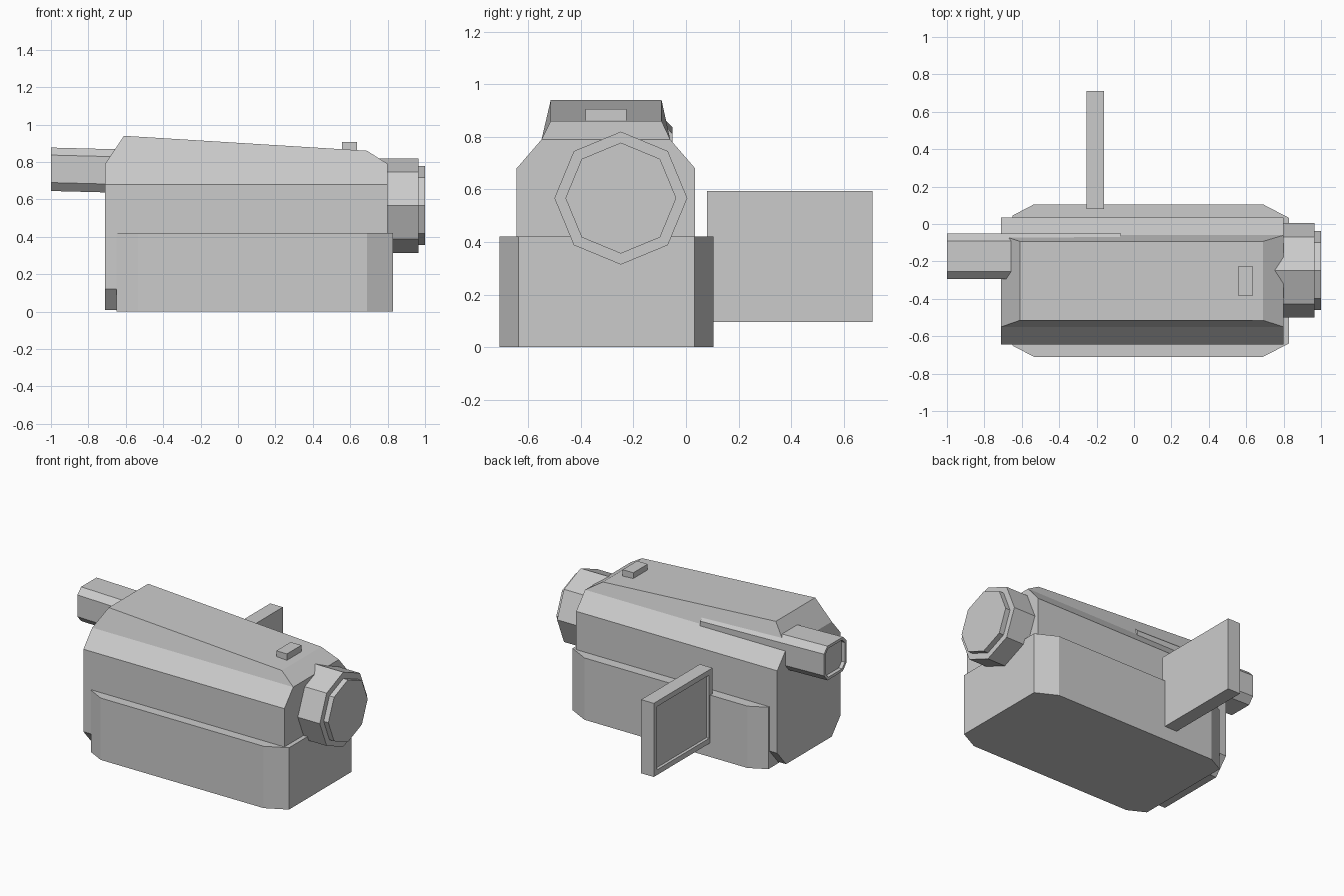
import bpy, bmesh
from math import sin, cos, pi

if "Cube" in bpy.data.objects:
    bpy.data.objects.remove(bpy.data.objects["Cube"])


def finish(bm, name):
    bmesh.ops.recalc_face_normals(bm, faces=bm.faces)
    mesh = bpy.data.meshes.new(name)
    bm.to_mesh(mesh)
    bm.free()
    obj = bpy.data.objects.new(name, mesh)
    bpy.context.collection.objects.link(obj)
    return obj


def loft(name, sections, recess=None):
    """Skin matching closed sections, cap both ends; optionally recess the first cap."""
    bm = bmesh.new()
    rings = [[bm.verts.new(p) for p in s] for s in sections]
    n = len(rings[0])
    for a, b in zip(rings, rings[1:]):
        for i in range(n):
            j = (i + 1) % n
            bm.faces.new((a[i], a[j], b[j], b[i]))
    first = bm.faces.new(rings[0])
    bm.faces.new(rings[-1])
    if recess:
        margin, depth = recess
        bmesh.ops.recalc_face_normals(bm, faces=bm.faces)
        bmesh.ops.inset_region(bm, faces=[first], thickness=margin)
        ext = bmesh.ops.extrude_face_region(bm, geom=[first])
        moved = [v for v in ext["geom"] if isinstance(v, bmesh.types.BMVert)]
        bmesh.ops.translate(bm, verts=moved, vec=(depth, 0, 0))
        if first.is_valid:
            bmesh.ops.delete(bm, geom=[first], context='FACES_ONLY')
    return finish(bm, name)


def box(name, x, y, z, recess=None):
    return loft(name, [[(a, y[0], z[0]), (a, y[1], z[0]), (a, y[1], z[1]), (a, y[0], z[1])]
                       for a in x], recess)


def along_x(profile, x, dz=0):
    return [(x, y, z + dz) for y, z in profile]


# Main body with chamfered long edges
body = [(-0.55, 0.01), (-0.06, 0.01), (0.035, 0.12), (0.035, 0.68),
        (-0.06, 0.79), (-0.55, 0.79), (-0.645, 0.68), (-0.645, 0.12)]
loft("main_body", [along_x(body, -0.71), along_x(body, 0.80)])

# Sloping top cover
loft("top_cover", [
    [(-0.71, -0.55, 0.79), (0.80, -0.55, 0.79), (0.80, -0.06, 0.79), (-0.71, -0.06, 0.79)],
    [(-0.61, -0.515, 0.94), (0.69, -0.515, 0.86), (0.69, -0.093, 0.86), (-0.61, -0.093, 0.94)]])

# Wider lower housing with cut corners
plan = [(-0.65, -0.65), (-0.535, -0.71), (0.69, -0.71), (0.83, -0.638),
        (0.83, 0.032), (0.69, 0.105), (-0.535, 0.105), (-0.65, 0.045)]
loft("lower_housing", [[(x, y, z) for x, y in plan] for z in (0, 0.42)])


# Eight-sided lens barrel and front ring
def octagon(x, r):
    return [(x, -0.248 + r * sin(i * pi / 4), 0.567 + r * cos(i * pi / 4)) for i in range(8)]


loft("lens_barrel", [octagon(0.70, 0.253), octagon(0.965, 0.253)])
loft("lens_front", [octagon(0.95, 0.211), octagon(1.0, 0.211)])

# Viewfinder tube, slightly tilted, with recessed eyepiece
tube = [(-0.255, 0.645), (-0.09, 0.645), (-0.052, 0.69), (-0.052, 0.837),
        (-0.09, 0.877), (-0.255, 0.877), (-0.295, 0.837), (-0.295, 0.69)]
loft("viewfinder", [along_x(tube, -1.0), along_x(tube, -0.07, -0.024)], (0.02, 0.025))

# Fold-out screen with recessed panel
box("flip_screen", (-0.255, -0.16), (0.08, 0.71), (0.095, 0.595), (0.05, 0.02))

# Top button
box("top_button", (0.555, 0.635), (-0.382, -0.227), (0.84, 0.907))
